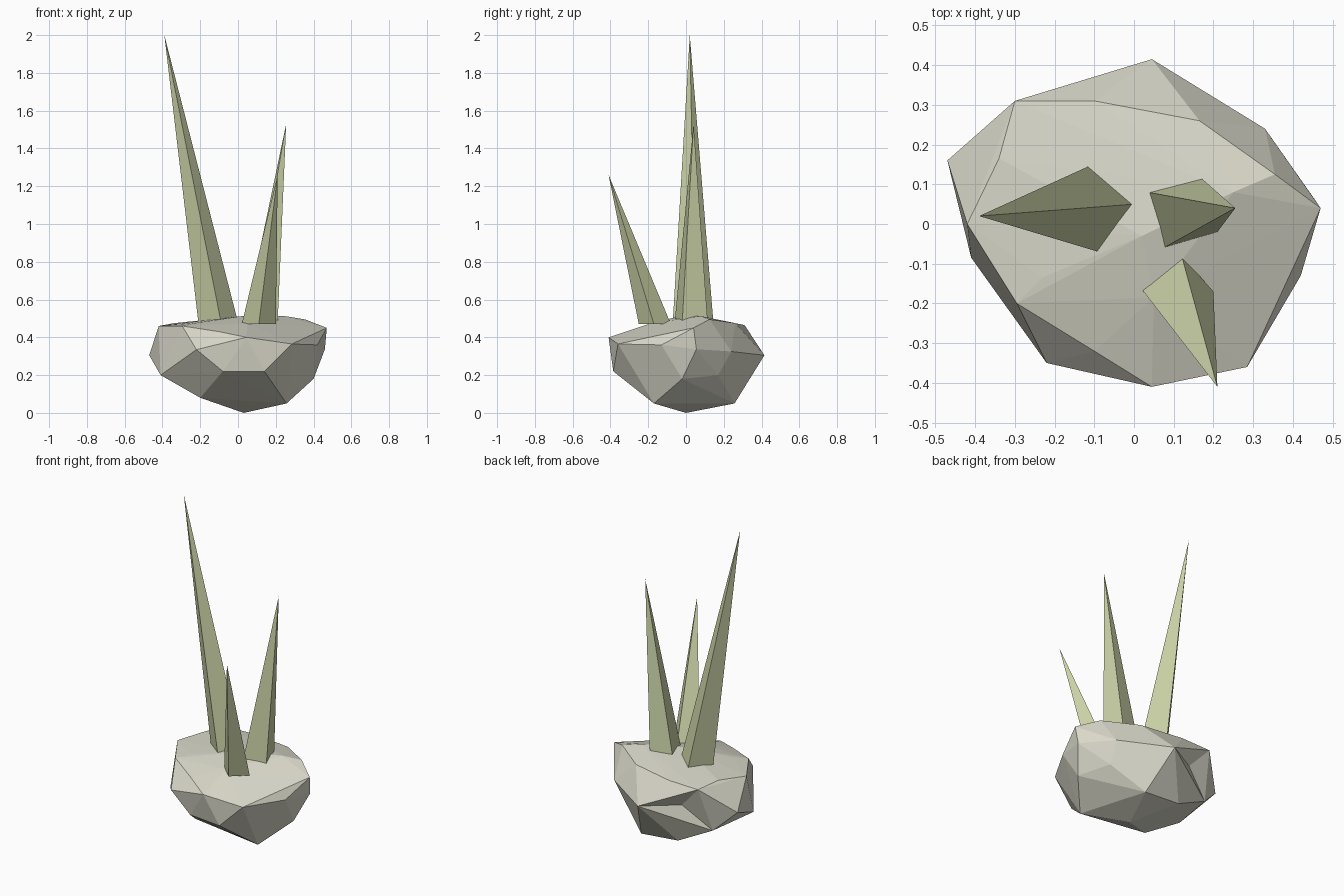
import bpy, bmesh
from mathutils import Vector

if "Cube" in bpy.data.objects:
    bpy.data.objects.remove(bpy.data.objects["Cube"])


def material(name, rgb):
    m = bpy.data.materials.new(name)
    m.diffuse_color = (*rgb, 1)
    m.use_nodes = True
    m.node_tree.nodes["Principled BSDF"].inputs["Base Color"].default_value = m.diffuse_color
    return m


def add_object(name, bm, mat):
    bmesh.ops.recalc_face_normals(bm, faces=bm.faces)
    me = bpy.data.meshes.new(name)
    bm.to_mesh(me)
    bm.free()
    me.materials.append(mat)
    ob = bpy.data.objects.new(name, me)
    bpy.context.collection.objects.link(ob)
    return ob


stone = material("pale_stone", (0.70, 0.69, 0.59))
leaf = material("pale_green", (0.60, 0.65, 0.39))

# Rock: faceted boulder wrapped around its corner points
corners = [
    # underside
    (0.03, 0, 0), (0.257, -0.17, 0.05), (-0.2, -0.14, 0.08), (0.13, 0.257, 0.05),
    (-0.12, 0.25, 0.07),
    # lower ring
    (0.14, -0.385, 0.22), (-0.08, -0.36, 0.22), (-0.41, -0.085, 0.2),
    (0.4, -0.02, 0.18), (0.32, 0.17, 0.2), (-0.34, 0.22, 0.18),
    # widest ring
    (0.045, -0.41, 0.40), (0.285, -0.36, 0.365), (0.42, -0.13, 0.36),
    (0.46, 0.055, 0.337), (0.33, 0.24, 0.325), (0.045, 0.415, 0.305),
    (-0.47, 0.16, 0.305), (-0.22, -0.35, 0.335),
    # rim and crown
    (0.47, 0.04, 0.45), (-0.3, 0.31, 0.46), (-0.42, 0, 0.46),
    (-0.295, -0.2, 0.46), (-0.34, 0.165, 0.475), (0.355, 0.125, 0.495),
    (0.165, 0.26, 0.475), (-0.1, 0.31, 0.465), (-0.1, -0.32, 0.43),
    (0.25, 0.08, 0.512), (0.02, -0.03, 0.512), (-0.23, -0.135, 0.475),
    (0.05, -0.185, 0.475),
]
bm = bmesh.new()
for co in corners:
    bm.verts.new(co)
bmesh.ops.convex_hull(bm, input=bm.verts)
bmesh.ops.delete(bm, geom=[v for v in bm.verts if not v.link_faces], context='VERTS')

# Chipped hollow under the back rim
spot = Vector((-0.15, 0.33, 0.34))
face = min(bm.faces, key=lambda f: (f.calc_center_median() - spot).length)
inward = -face.normal.copy()
if inward.dot(face.calc_center_median() - Vector((0, 0, 0.3))) > 0:
    inward.negate()
hollow = bmesh.ops.poke(bm, faces=[face])["verts"][0]
hollow.co += inward * 0.04
add_object("rock", bm, stone)

# Spikes: four-sided leaning blades, each with a base outline and a tip
spikes = {
    "tall_spike": ([(-0.21, 0.03), (-0.09, -0.07), (0, 0.05), (-0.115, 0.145)],
                   0.48, (-0.39, 0.02, 2.0)),
    "middle_spike": ([(0.035, 0.08), (0.075, -0.06), (0.21, -0.02), (0.17, 0.115)],
                     0.48, (0.255, 0.04, 1.53)),
    "short_spike": ([(0.02, -0.165), (0.11, -0.25), (0.2, -0.17), (0.12, -0.08)],
                    0.47, (0.21, -0.41, 1.26)),
}
for name, (outline, z, tip) in spikes.items():
    bm = bmesh.new()
    base = [bm.verts.new((x, y, z)) for x, y in outline]
    top = bm.verts.new(tip)
    bm.faces.new(base[::-1])
    for a, b in zip(base, base[1:] + base[:1]):
        bm.faces.new((a, b, top))
    add_object(name, bm, leaf)
